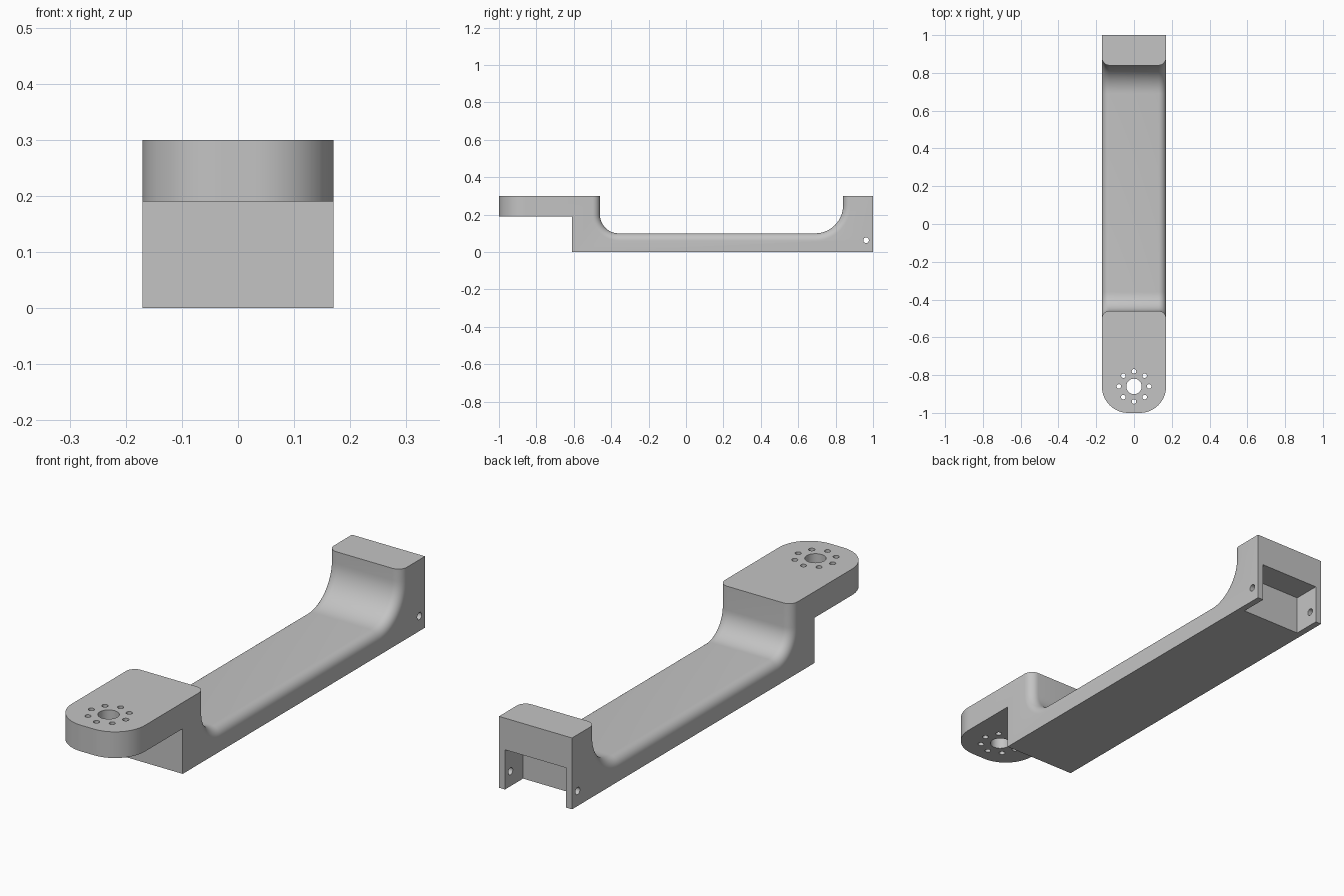
import bpy, bmesh, math
from math import sin, cos, pi

cube = bpy.data.objects.get("Cube")
if cube:
    bpy.data.objects.remove(cube)

HALF_W = 0.17       # half width of the arm
FILLET = 0.04       # rounding along the saddle edges
HUB_Y = -0.86       # centre of the hub holes

grey = bpy.data.materials.new("plain grey")
grey.use_nodes = True
grey.diffuse_color = (0.55, 0.55, 0.55, 1)
grey.node_tree.nodes["Principled BSDF"].inputs["Base Color"].default_value = (0.55, 0.55, 0.55, 1)


def make_object(name, bm):
    bmesh.ops.recalc_face_normals(bm, faces=bm.faces)
    mesh = bpy.data.meshes.new(name)
    bm.to_mesh(mesh)
    bm.free()
    mesh.materials.append(grey)
    obj = bpy.data.objects.new(name, mesh)
    bpy.context.collection.objects.link(obj)
    return obj


def loft(name, rings):
    """Skin equal-length rings and cap both ends."""
    bm = bmesh.new()
    loops = [[bm.verts.new(p) for p in ring] for ring in rings]
    for a, b in zip(loops, loops[1:]):
        for i in range(len(a)):
            j = (i + 1) % len(a)
            bm.faces.new((a[i], a[j], b[j], b[i]))
    bm.faces.new(loops[0])
    bm.faces.new(loops[-1])
    return make_object(name, bm)


def arc(cy, cz, r, start, end, n=16):
    return [(cy + r * cos(start + (end - start) * i / n),
             cz + r * sin(start + (end - start) * i / n)) for i in range(n + 1)]


def side_profile(d):
    """Side outline with the saddle sunk by d into the material."""
    base = [(-1, 0.3), (-1, 0.19), (-0.61, 0.19), (-0.61, 0), (1, 0), (1, 0.3)]
    back = arc(0.69, 0.25, 0.15 + d, 0, -pi / 2)
    front = arc(-0.36, 0.2, 0.10 + d, -pi / 2, -pi)
    return base + [(0.84 + d, 0.3)] + back + front + [(-0.46 - d, 0.3)]


# Arm body: side outline lofted across the width with rounded saddle edges
steps = 8
right = []
for i in range(steps + 1):
    t = pi / 2 * i / steps
    right.append((-HALF_W + FILLET * (1 - cos(t)), FILLET * (1 - sin(t))))
stations = right + [(-x, d) for x, d in reversed(right)]
arm = loft("arm_body", [[(x, y, z) for y, z in side_profile(d)] for x, d in stations])


def cylinder(name, r, centre, axis="Z"):
    ring = [(r * cos(2 * pi * i / 32), r * sin(2 * pi * i / 32)) for i in range(32)]
    cx, cy, cz = centre
    if axis == "Z":
        return loft(name, [[(cx + u, cy + v, cz + h) for u, v in ring] for h in (-0.2, 0.2)])
    return loft(name, [[(cx + h, cy + u, cz + v) for u, v in ring] for h in (-0.3, 0.3)])


cutters = []

# Rounded corners of the hub plate
for s in (-1, 1):
    outline = arc(0.03, HUB_Y, 0.14, 0, -pi / 2, 24) + [(0.03, -1.1), (0.3, -1.1), (0.3, HUB_Y)]
    cutters.append(loft("corner_cutter", [[(s * x, y, z) for x, y in outline] for z in (-0.1, 0.4)]))

# Hub bore and its ring of bolt holes
cutters.append(cylinder("bore_cutter", 0.041, (0, HUB_Y, 0.25)))
for i in range(8):
    a = i * pi / 4
    cutters.append(cylinder("bolt_cutter", 0.012, (0.08 * cos(a), HUB_Y + 0.08 * sin(a), 0.25)))

# Rear pocket, open below and behind, and the cross pin hole
pocket = [(-0.142, 0.88), (0.142, 0.88), (0.142, 1.1), (-0.142, 1.1)]
cutters.append(loft("pocket_cutter", [[(x, y, z) for x, y in pocket] for z in (-0.1, 0.167)]))
cutters.append(cylinder("pin_cutter", 0.015, (0, 0.963, 0.063), "X"))

bpy.context.view_layer.objects.active = arm
for cutter in cutters:
    mod = arm.modifiers.new("cut", "BOOLEAN")
    mod.operation = "DIFFERENCE"
    mod.solver = "EXACT"
    mod.object = cutter
    bpy.ops.object.modifier_apply(modifier=mod.name)
    bpy.data.objects.remove(cutter)

# Smooth curved areas, keep crisp edges
bpy.ops.object.select_all(action="DESELECT")
arm.select_set(True)
bpy.ops.object.shade_smooth_by_angle(angle=math.radians(30))
